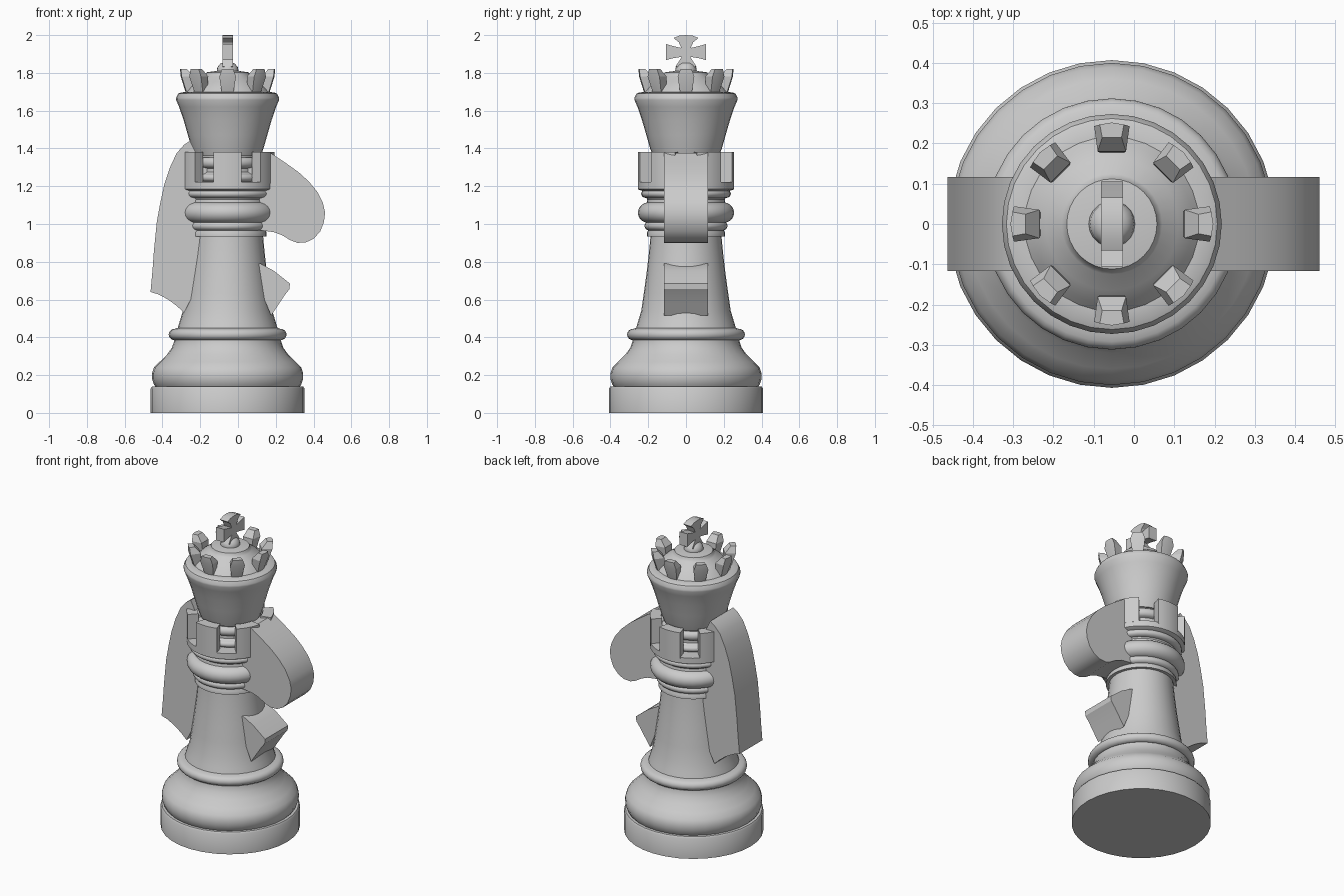
import bpy, bmesh
from math import sin, cos, pi, radians

if "Cube" in bpy.data.objects:
    bpy.data.objects.remove(bpy.data.objects["Cube"])

CX = -0.055  # axis of the turned parts


def finish(name, bm, smooth=35):
    bmesh.ops.recalc_face_normals(bm, faces=bm.faces[:])
    me = bpy.data.meshes.new(name)
    bm.to_mesh(me)
    bm.free()
    ob = bpy.data.objects.new(name, me)
    bpy.context.collection.objects.link(ob)
    if smooth:
        bpy.ops.object.select_all(action='DESELECT')
        ob.select_set(True)
        bpy.context.view_layer.objects.active = ob
        bpy.ops.object.shade_smooth_by_angle(angle=radians(smooth))
    return ob


def lathe(name, profile, n=32):
    """Turn (radius, z) points around the axis and cap both ends."""
    bm = bmesh.new()
    rings = [[bm.verts.new((CX + r * cos(2 * pi * i / n), r * sin(2 * pi * i / n), z))
              for i in range(n)] for r, z in profile]
    for a, b in zip(rings, rings[1:]):
        for i in range(n):
            j = (i + 1) % n
            bm.faces.new((a[i], a[j], b[j], b[i]))
    bm.faces.new(rings[0])
    bm.faces.new(rings[-1])
    return finish(name, bm)


def bulge(r, z, dr, dz, n=8):
    """Half-round moulding points."""
    return [(r + dr * cos(t), z + dz * sin(t))
            for t in (-pi / 2 + pi * k / n for k in range(n + 1))]


def slab(name, pts, half, axis='y', smooth=25):
    """Extrude an outline of (horizontal, z) points along x or y."""
    bm = bmesh.new()
    if axis == 'y':
        vs = [bm.verts.new((u, -half, z)) for u, z in pts]
        step = (0, 2 * half, 0)
    else:
        vs = [bm.verts.new((CX - half, u, z)) for u, z in pts]
        step = (2 * half, 0, 0)
    f = bm.faces.new(vs)
    ext = bmesh.ops.extrude_face_region(bm, geom=[f])
    bmesh.ops.translate(bm, vec=step, verts=[v for v in ext['geom'] if isinstance(v, bmesh.types.BMVert)])
    return finish(name, bm, smooth)


# stepped foot
lathe("base", [(.407, 0), (.407, .13), (.40, .14), (.375, .14)])
lathe("base_bulge", [(.375, .13), (.39, .15), (.40, .18), (.40, .21), (.39, .24),
                     (.36, .27), (.32, .31), (.295, .345), (.283, .38), (.283, .39)])
lathe("base_ring", [(.29, .385)] + bulge(.28, .415, .032, .03) + [(.265, .45)])

# tapering stem
lathe("stem", [(.27, .43), (.255, .48), (.237, .54), (.224, .63), (.21, .73),
               (.198, .83), (.19, .91), (.187, .95)])
lathe("stem_collar", [(.187, .935), (.207, .935), (.207, .955), (.195, .975), (.195, 1.0)])
lathe("collar_lip", [(.18, .96)] + bulge(.19, .99, .03, .025) + [(.18, 1.02)])
lathe("collar_ring", bulge(.195, 1.06, .06, .055, 10))
lathe("neck", [(.21, 1.1), (.205, 1.13), (.215, 1.15)])
lathe("neck_ring", bulge(.21, 1.16, .028, .022))

# battlement cup: floor, inner column, six merlons
lathe("tower_floor", [(.2, 1.165), (.245, 1.18), (.255, 1.185), (.255, 1.222), (.17, 1.222)])
lathe("tower_core", [(.17, 1.2)] + bulge(.17, 1.245, .022, .02) + [(.16, 1.275), (.16, 1.295)]
      + bulge(.165, 1.325, .025, .028) + [(.165, 1.36), (.18, 1.4)])
bm = bmesh.new()
for k in range(6):
    secs = []
    for s in range(7):
        a = radians(-90 + 60 * k - 17 + 34 * s / 6)
        secs.append([bm.verts.new((CX + r * cos(a), r * sin(a), z))
                     for r, z in ((.19, 1.215), (.255, 1.215), (.255, 1.38), (.19, 1.38))])
    for a, b in zip(secs, secs[1:]):
        for i in range(4):
            j = (i + 1) % 4
            bm.faces.new((a[i], a[j], b[j], b[i]))
    bm.faces.new(secs[0])
    bm.faces.new(secs[-1])
finish("tower_merlons", bm)

# flared coronet with dome top
lathe("coronet_cup", [(.175, 1.36), (.19, 1.40), (.21, 1.47), (.233, 1.55), (.257, 1.62),
                      (.273, 1.657), (.273, 1.668), (.262, 1.69), (.25, 1.695), (.22, 1.70)])
lathe("coronet_dome", [(.225, 1.69), (.2, 1.72), (.165, 1.755), (.125, 1.78),
                       (.117, 1.79), (.112, 1.803), (.06, 1.81)])
lathe("finial_ball", [(.03, 1.77), (.05, 1.785), (.058, 1.807), (.054, 1.83), (.038, 1.85), (.015, 1.858)], 20)

# eight points of the coronet, leaning outward
bm = bmesh.new()
for k in range(8):
    a = pi * k / 4
    rings = []
    for z, r0, r1, w in ((1.69, .175, .215, .03), (1.78, .18, .243, .044), (1.82, .215, .247, .03)):
        rings.append([bm.verts.new((CX + r * cos(a) - u * sin(a), r * sin(a) + u * cos(a), z))
                      for r, u in ((r0, -w * .8), (r0, w * .8), (r1, w), (r1 + .005, 0), (r1, -w))])
    for p, q in zip(rings, rings[1:]):
        for i in range(5):
            j = (i + 1) % 5
            bm.faces.new((p[i], p[j], q[j], q[i]))
    bm.faces.new(rings[0])
    bm.faces.new(rings[-1])
finish("coronet_points", bm, 25)

# flared cross on top
half = [(.03, 1.825), (.055, 1.835), (.022, 1.885), (.068, 1.878), (.105, 1.868),
        (.105, 1.952), (.068, 1.942), (.025, 1.932), (.038, 1.962), (.066, 1.985), (.035, 1.997)]
slab("top_cross", half + [(0, 2.0)] + [(-y, z) for y, z in reversed(half)], .0275, 'x', 20)

# flat horse pieces set into the stem: mane, muzzle, chest
slab("mane", [(-.255, 1.44), (-.285, 1.42), (-.325, 1.375), (-.36, 1.30), (-.39, 1.21), (-.412, 1.11),
              (-.43, 1.01), (-.445, .86), (-.453, .75), (-.463, .64), (-.42, .627), (-.37, .60),
              (-.325, .567), (-.285, .53), (-.25, .60), (-.15, .85), (-.12, 1.1), (-.15, 1.33), (-.225, 1.38)], .117)
slab("muzzle", [(.10, 1.36), (.175, 1.375), (.25, 1.325), (.32, 1.275), (.375, 1.225), (.42, 1.17),
                (.45, 1.11), (.461, 1.06), (.455, 1.01), (.435, .96), (.40, .922), (.36, .903),
                (.315, .90), (.275, .915), (.235, .94), (.19, .957), (.13, .965), (.03, .97), (.03, 1.30)], .117)
slab("chest", [(.05, .80), (.12, .79), (.19, .752), (.275, .685), (.272, .655), (.245, .62),
               (.215, .575), (.175, .515), (.14, .60), (.05, .65)], .117)
